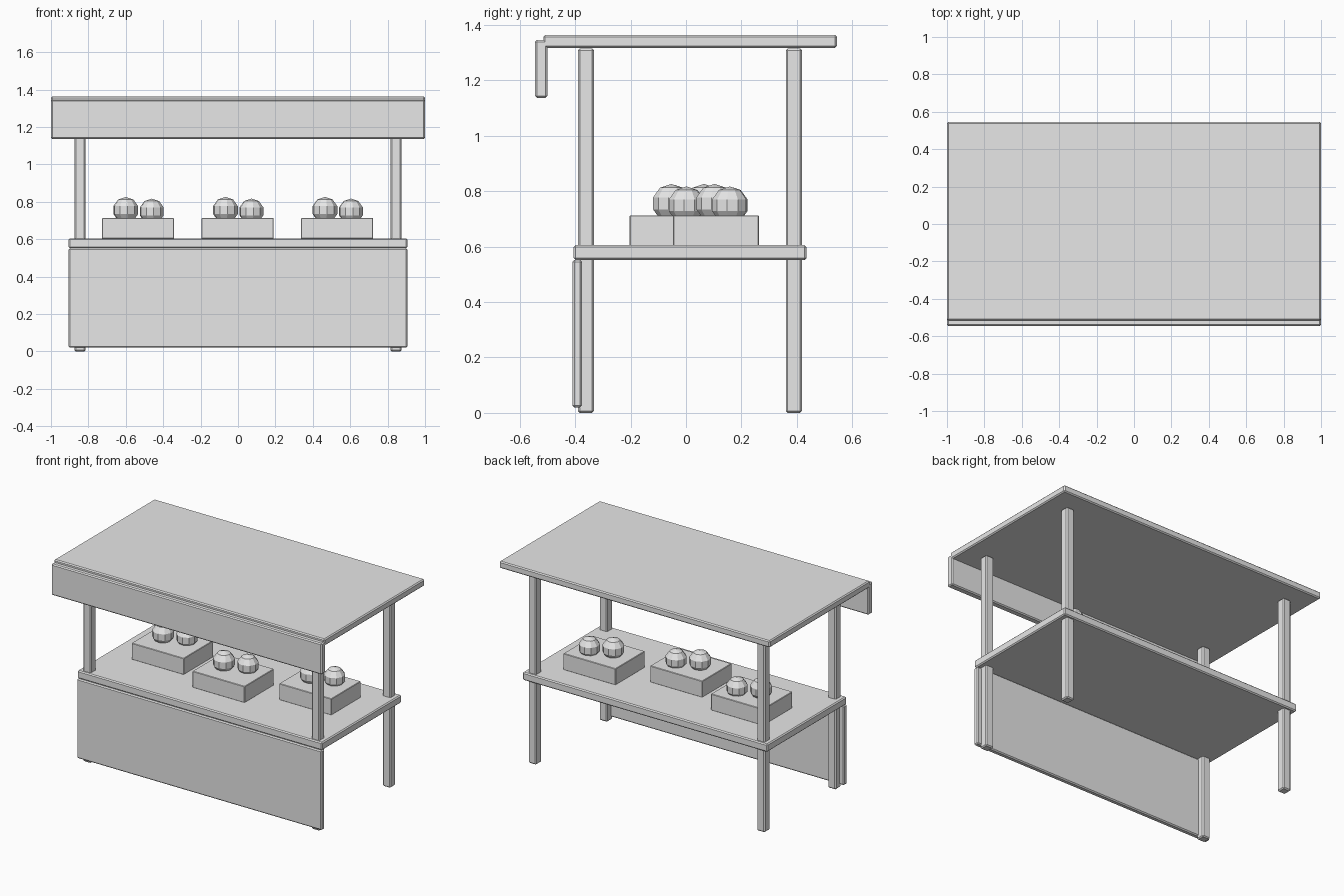
import bpy
import bmesh
import math

if "Cube" in bpy.data.objects:
    bpy.data.objects.remove(bpy.data.objects["Cube"], do_unlink=True)

# Single plain material
grey = bpy.data.materials.new("plain_grey")
grey.use_nodes = True
COLOUR = (0.8, 0.8, 0.8, 1.0)
grey.diffuse_color = COLOUR
grey.node_tree.nodes["Principled BSDF"].inputs["Base Color"].default_value = COLOUR


def add_object(name, bm):
    mesh = bpy.data.meshes.new(name)
    bm.to_mesh(mesh)
    bm.free()
    mesh.materials.append(grey)
    obj = bpy.data.objects.new(name, mesh)
    bpy.context.collection.objects.link(obj)
    return obj


def box(name, x, y, z, bevel=0.007):
    """Box spanning the (low, high) pair on each axis, with chamfered edges."""
    bm = bmesh.new()
    bmesh.ops.create_cube(bm, size=1)
    for v in bm.verts:
        for axis, (low, high) in enumerate((x, y, z)):
            v.co[axis] = low if v.co[axis] < 0 else high
    bmesh.ops.bevel(bm, geom=bm.edges[:], offset=bevel, segments=1,
                    affect='EDGES', clamp_overlap=True)
    return add_object(name, bm)


def fruit(name, x, y, z, radius):
    """Faceted ball, partly sunk into its crate."""
    bm = bmesh.new()
    bmesh.ops.create_uvsphere(bm, u_segments=10, v_segments=5, radius=radius)
    obj = add_object(name, bm)
    obj.location = (x, y, z)
    obj.rotation_euler.z = math.radians(9)
    return obj


# Canopy with hanging front board
box("roof", (-1, 1), (-0.515, 0.545), (1.317, 1.363))
box("roof_valance", (-1, 1), (-0.545, -0.5), (1.137, 1.345))

# Counter and front panel
box("counter_top", (-0.905, 0.905), (-0.405, 0.435), (0.552, 0.605))
box("front_panel", (-0.905, 0.905), (-0.41, -0.375), (0.02, 0.552))

# Four corner posts
for side, x in (("left", 0.845), ("right", -0.845)):
    for end, y in (("front", -0.361), ("back", 0.389)):
        box(f"{end}_{side}_post", (x - 0.029, x + 0.029),
            (y - 0.029, y + 0.029), (0, 1.315))

# Produce crates, each holding a pair of fruits
for place, x, y in (("right", -0.535, 0.07), ("middle", -0.002, -0.048),
                    ("left", 0.53, 0.108)):
    box(f"{place}_crate", (x - 0.193, x + 0.193), (y - 0.155, y + 0.155),
        (0.603, 0.713), bevel=0.003)
    fruit(f"{place}_crate_large_fruit", x - 0.065, y - 0.005, 0.756, 0.07)
    fruit(f"{place}_crate_small_fruit", x + 0.074, y + 0.05, 0.749, 0.068)
